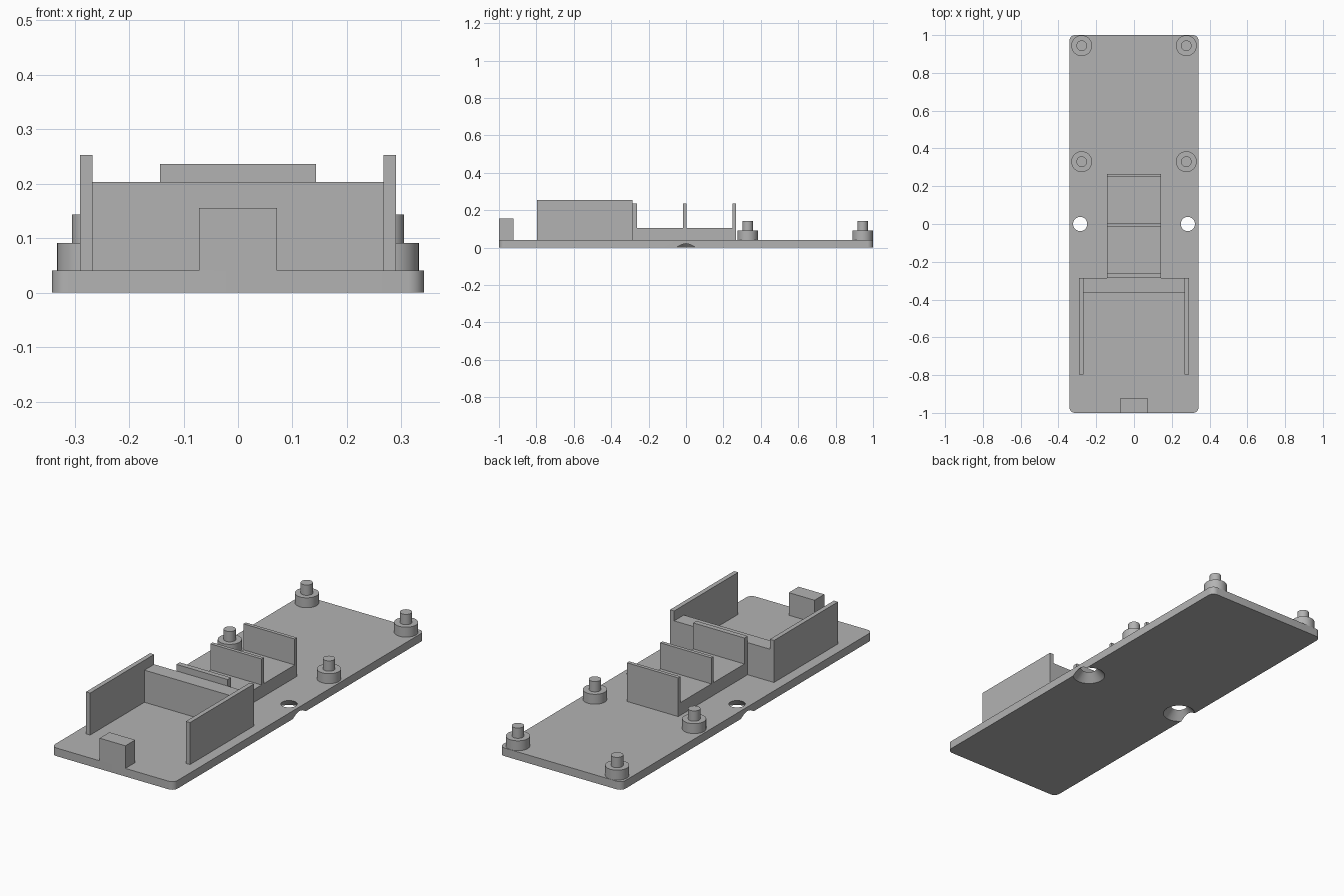
import bpy, bmesh
from mathutils import Matrix

if "Cube" in bpy.data.objects:
    bpy.data.objects.remove(bpy.data.objects["Cube"])

GREY = bpy.data.materials.new("plain grey")
GREY.use_nodes = True
GREY.diffuse_color = (0.45, 0.45, 0.45, 1)
GREY.node_tree.nodes["Principled BSDF"].inputs["Base Color"].default_value = (0.45, 0.45, 0.45, 1)

TOP = 0.041      # top of the base plate
HALF_W = 0.342   # half width of the base plate


def finish(name, bm):
    mesh = bpy.data.meshes.new(name)
    bm.to_mesh(mesh)
    bm.free()
    mesh.materials.append(GREY)
    obj = bpy.data.objects.new(name, mesh)
    bpy.context.collection.objects.link(obj)
    return obj


def smooth(obj):
    bpy.ops.object.select_all(action='DESELECT')
    obj.select_set(True)
    bpy.context.view_layer.objects.active = obj
    bpy.ops.object.shade_smooth_by_angle(angle=0.6)


def add_box(bm, x0, x1, y0, y1, z0, z1):
    centre = Matrix.Translation(((x0 + x1) / 2, (y0 + y1) / 2, (z0 + z1) / 2))
    size = Matrix.Diagonal((x1 - x0, y1 - y0, z1 - z0, 1))
    bmesh.ops.create_cube(bm, size=1, matrix=centre @ size)


def box(name, *bounds):
    bm = bmesh.new()
    add_box(bm, *bounds)
    return finish(name, bm)


def add_cone(bm, x, y, z0, z1, r0, r1):
    bmesh.ops.create_cone(bm, cap_ends=True, segments=48, radius1=r0, radius2=r1, depth=z1 - z0,
                          matrix=Matrix.Translation((x, y, (z0 + z1) / 2)))


# Base plate with rounded corners
bm = bmesh.new()
add_box(bm, -HALF_W, HALF_W, -1, 1, 0, TOP)
upright = [e for e in bm.edges if abs(e.verts[0].co.z - e.verts[1].co.z) > 0.01]
bmesh.ops.bevel(bm, geom=upright, offset=0.03, segments=8, profile=0.5, affect='EDGES')
base = finish("base_plate", bm)

# Countersunk screw holes, wide end underneath and breaking through the long edges
for side, sx in (("left", 1), ("right", -1)):
    bm = bmesh.new()
    # extended past both faces of the plate at the same slope
    add_cone(bm, sx * 0.285, 0, -0.01, TOP + 0.01, 0.086, 0.028)
    bm.verts.ensure_lookup_table()
    add_cone(bm, sx * 0.285, 0, -0.02, TOP + 0.02, 0.037, 0.037)
    cutter = finish(side + "_hole_cutter", bm)
    cutter.hide_render = True
    cutter.hide_set(True)
    cut = base.modifiers.new(side + " hole", 'BOOLEAN')
    cut.operation = 'DIFFERENCE'
    cut.solver = 'EXACT'
    cut.use_self = True
    cut.object = cutter
bpy.context.view_layer.objects.active = base
base.select_set(True)
for m in list(base.modifiers):
    bpy.ops.object.modifier_apply(modifier=m.name)
smooth(base)

# Stepped mounting posts
for end, y in (("rear", 0.944), ("middle", 0.33)):
    for side, sx in (("left", 1), ("right", -1)):
        bm = bmesh.new()
        add_cone(bm, sx * 0.277, y, TOP, 0.091, 0.055, 0.055)
        add_cone(bm, sx * 0.277, y, 0.091, 0.143, 0.028, 0.028)
        smooth(finish(f"{end}_{side}_post", bm))

# Front bay: side walls, back block and front stop
box("left_bay_wall", 0.267, 0.29, -0.797, -0.287, TOP, 0.253)
box("right_bay_wall", -0.29, -0.267, -0.797, -0.287, TOP, 0.253)
box("bay_back_block", -0.267, 0.267, -0.364, -0.287, TOP, 0.203)
box("front_stop", -0.072, 0.072, -1, -0.922, TOP, 0.155)

# Raised tray with three upright dividers
box("tray_floor", -0.143, 0.143, -0.287, 0.266, TOP, 0.105)
for name, y0, y1 in (("front", -0.287, -0.261), ("middle", -0.016, 0.002), ("rear", 0.248, 0.266)):
    box(name + "_divider", -0.143, 0.143, y0, y1, 0.105, 0.236)
